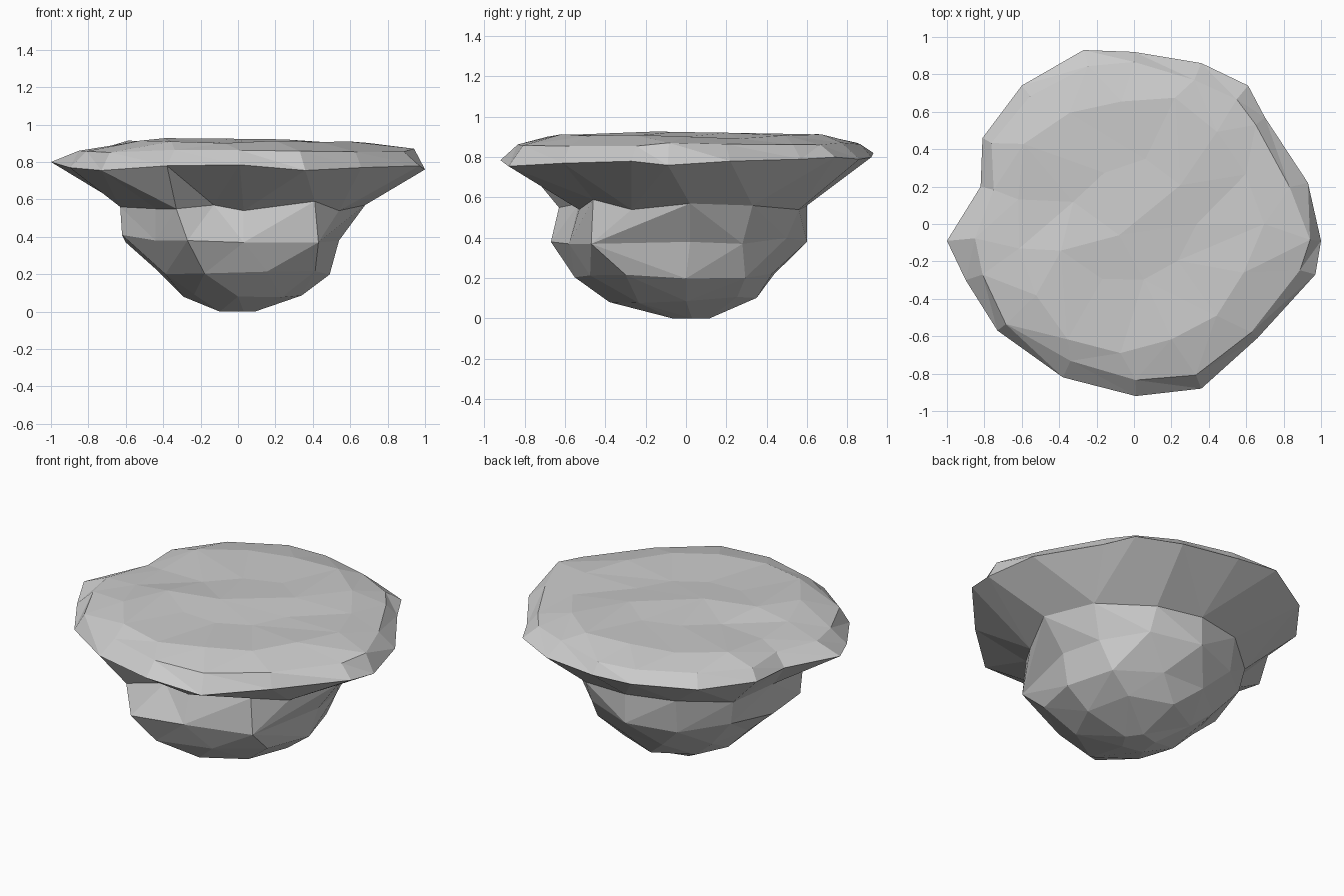
import bpy, bmesh, math, random

if "Cube" in bpy.data.objects:
    bpy.data.objects.remove(bpy.data.objects["Cube"])

rng = random.Random(4)
bm = bmesh.new()


def ring_polar(radii, z, jz=0.0, cy=0.0):
    """Evenly spaced loop with one radius per corner."""
    n = len(radii)
    out = []
    for i, r in enumerate(radii):
        a = 2 * math.pi * i / n
        v = bm.verts.new((r * math.cos(a), r * math.sin(a) + cy, z + rng.uniform(-jz, jz)))
        out.append((a, v))
    return out


def ring_points(points):
    """Loop from explicit corners, sorted by angle."""
    out = [(math.atan2(y, x) % (2 * math.pi), bm.verts.new((x, y, z))) for x, y, z in points]
    return sorted(out, key=lambda p: p[0])


def zip_rings(lo, hi):
    """Triangle strip between two loops of any corner counts."""
    i = j = 0
    n, m = len(lo), len(hi)
    ang = lambda ring, k: ring[k % len(ring)][0] + 2 * math.pi * (k // len(ring))
    while i < n or j < m:
        a, b = lo[i % n][1], hi[j % m][1]
        if j >= m or (i < n and ang(lo, i + 1) <= ang(hi, j + 1)):
            bm.faces.new((a, lo[(i + 1) % n][1], b))
            i += 1
        else:
            bm.faces.new((a, hi[(j + 1) % m][1], b))
            j += 1


# Rock underside, from the foot up
foot = ring_polar([.09, .09, .1, .12, .1], 0, cy=.03)
low = ring_polar([.34, .36, .35, .32, .29, .33, .38, .33], .09, .02)
belly = ring_polar([.49, .5, .45, .46, .45, .43, .48, .58, .5, .51], .21, .015)
waist = ring_points([
    (.54, .02, .38), (.49, .28, .37), (.3, .5, .40), (0, .6, .38), (-.29, .5, .36),
    (-.52, .3, .40), (-.6, .0, .37), (-.62, -.24, .41), (-.44, -.42, .38),
    (-.27, -.67, .38), (.03, -.58, .37), (.43, -.47, .37)])
neck = ring_points([
    (.68, .02, .57), (.57, .33, .56), (.3, .56, .54), (0, .6, .56), (-.3, .53, .57),
    (-.55, .32, .55), (-.62, .02, .57), (-.63, -.25, .56), (-.44, -.46, .55),
    (-.33, -.63, .55), (-.13, -.53, .57), (.03, -.53, .54), (.41, -.46, .59),
    (.54, -.27, .54)])

# Wide irregular rim
rim_pts = [
    (1, -.09, .76), (.93, .22, .78), (.70, .57, .79), (.61, .74, .80), (.36, .86, .79),
    (0, .92, .80), (-.27, .93, .82), (-.6, .74, .80), (-.81, .46, .80), (-.82, .2, .79),
    (-1, -.09, .80), (-.9, -.3, .77), (-.73, -.57, .755), (-.38, -.82, .78),
    (.01, -.92, .785), (.36, -.88, .755), (.66, -.61, .77), (.97, -.27, .78)]
rim = ring_points(rim_pts)

# Bevelled lip and gently domed plateau
lip = ring_points([(x * s, y * s, .862 + rng.uniform(-.012, .012))
                   for x, y, z in rim_pts
                   for s in [.85 if x < -.95 else rng.uniform(.89, .95)]])
outer = ring_polar([rng.uniform(.62, .74) for _ in range(15)], .903, .012)
inner = ring_polar([rng.uniform(.3, .42) for _ in range(9)], .912, .016)
centre = bm.verts.new((-.08, -.06, .925))

rings = [foot, low, belly, waist, neck, rim, lip, outer, inner]
for a, b in zip(rings, rings[1:]):
    zip_rings(a, b)
bm.faces.new([v for _, v in reversed(foot)])
for k in range(len(inner)):
    bm.faces.new((inner[k][1], inner[(k + 1) % len(inner)][1], centre))
bmesh.ops.recalc_face_normals(bm, faces=bm.faces)

mesh = bpy.data.meshes.new("floating_rock_island")
bm.to_mesh(mesh)
bm.free()
bpy.context.collection.objects.link(bpy.data.objects.new("floating_rock_island", mesh))
